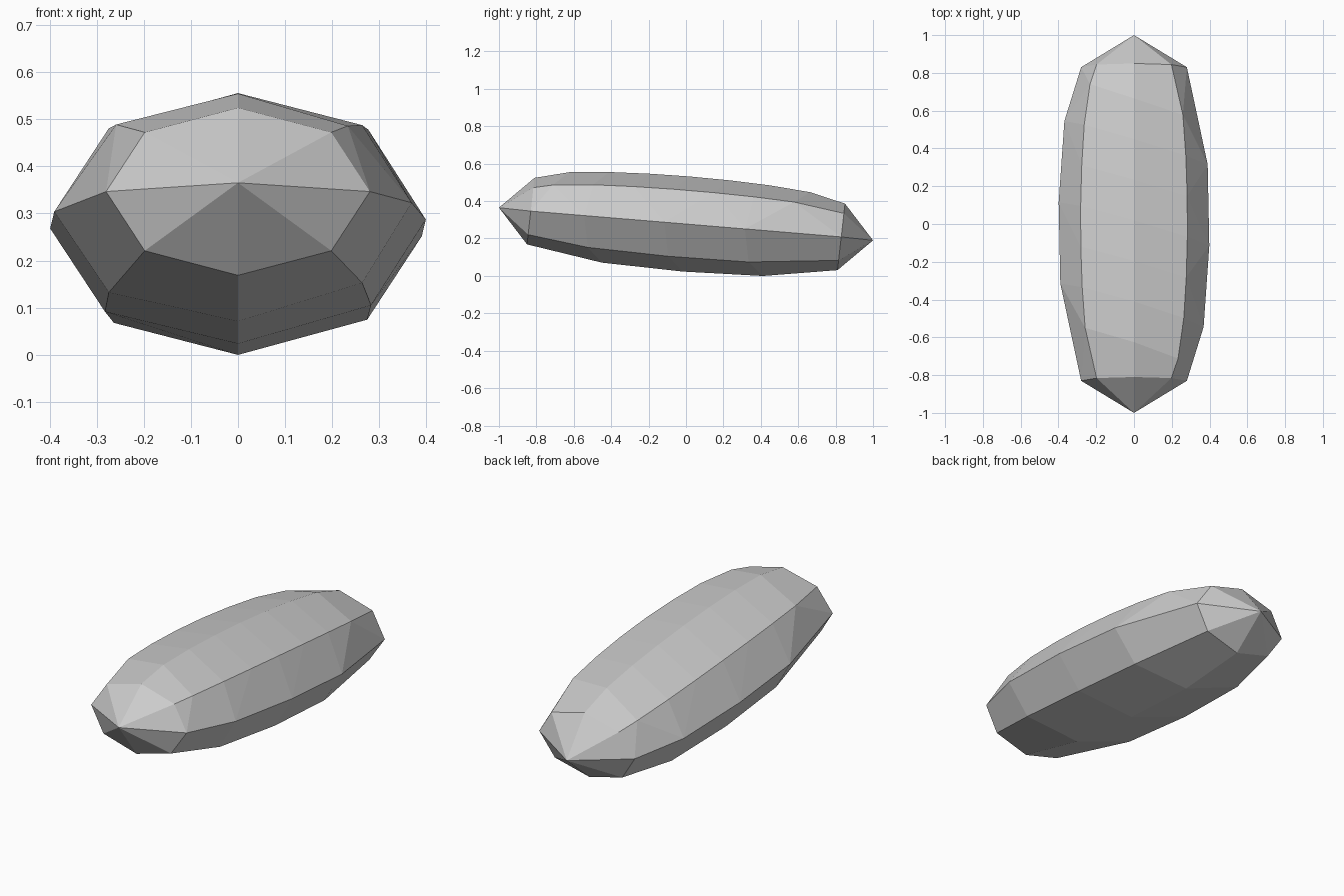
import bpy, bmesh, math

cube = bpy.data.objects.get("Cube")
if cube:
    bpy.data.objects.remove(cube, do_unlink=True)

SIDES = 8
FINE = {1, 2, 3}        # upper columns carry twice as many rings
END = 0.83              # distance of the end rings from the middle
STEP = 0.215            # ring spacing along the body


def radius(y):
    """Half width of the body, tapering towards both ends."""
    return 0.4 * (1 - 0.25 * y ** 2 - 0.57 * y ** 8)


def ring_point(ring, side):
    """Point on a slightly skewed ring; ring runs from -4 to 4."""
    a = math.tau * side / SIDES
    c, s = math.cos(a), math.sin(a)
    if abs(ring) == 4:
        y = math.copysign(END, ring)
        r = 0.28
    else:
        y = ring * STEP - 0.115 * c
        r = radius(y)
    return (r * c, y + 0.02 * s, 0.2775 - 0.083 * y + 0.635 * r * s)


# Columns of vertices running along the body
bm = bmesh.new()
columns = []
for side in range(SIDES):
    step = 1 if side in FINE else 2
    columns.append([bm.verts.new(ring_point(k, side)) for k in range(-4, 5, step)])

# Skin between neighbouring columns
for i, a in enumerate(columns):
    b = columns[(i + 1) % SIDES]
    if len(a) == len(b):
        for k in range(len(a) - 1):
            bm.faces.new((a[k], b[k], b[k + 1], a[k + 1]))
    else:
        fine, coarse = (a, b) if len(a) > len(b) else (b, a)
        for k in range(len(coarse) - 1):
            f0, f1, f2 = fine[2 * k:2 * k + 3]
            c0, c1 = coarse[k:k + 2]
            for tri in ((f0, f1, c0), (f1, c1, c0), (f1, f2, c1)):
                bm.faces.new(tri)

# Pointed ends
for end, tip in ((0, (0, -1, 0.365)), (-1, (0, 1, 0.19))):
    apex = bm.verts.new(tip)
    for i in range(SIDES):
        bm.faces.new((apex, columns[i][end], columns[(i + 1) % SIDES][end]))

bmesh.ops.recalc_face_normals(bm, faces=bm.faces)
mesh = bpy.data.meshes.new("faceted_body")
bm.to_mesh(mesh)
bm.free()

# Plain grey surface
grey = bpy.data.materials.new("light_grey")
grey.use_nodes = True
color = (0.6, 0.6, 0.6, 1)
grey.diffuse_color = color
grey.node_tree.nodes["Principled BSDF"].inputs["Base Color"].default_value = color
mesh.materials.append(grey)

body = bpy.data.objects.new("faceted_body", mesh)
bpy.context.collection.objects.link(body)
